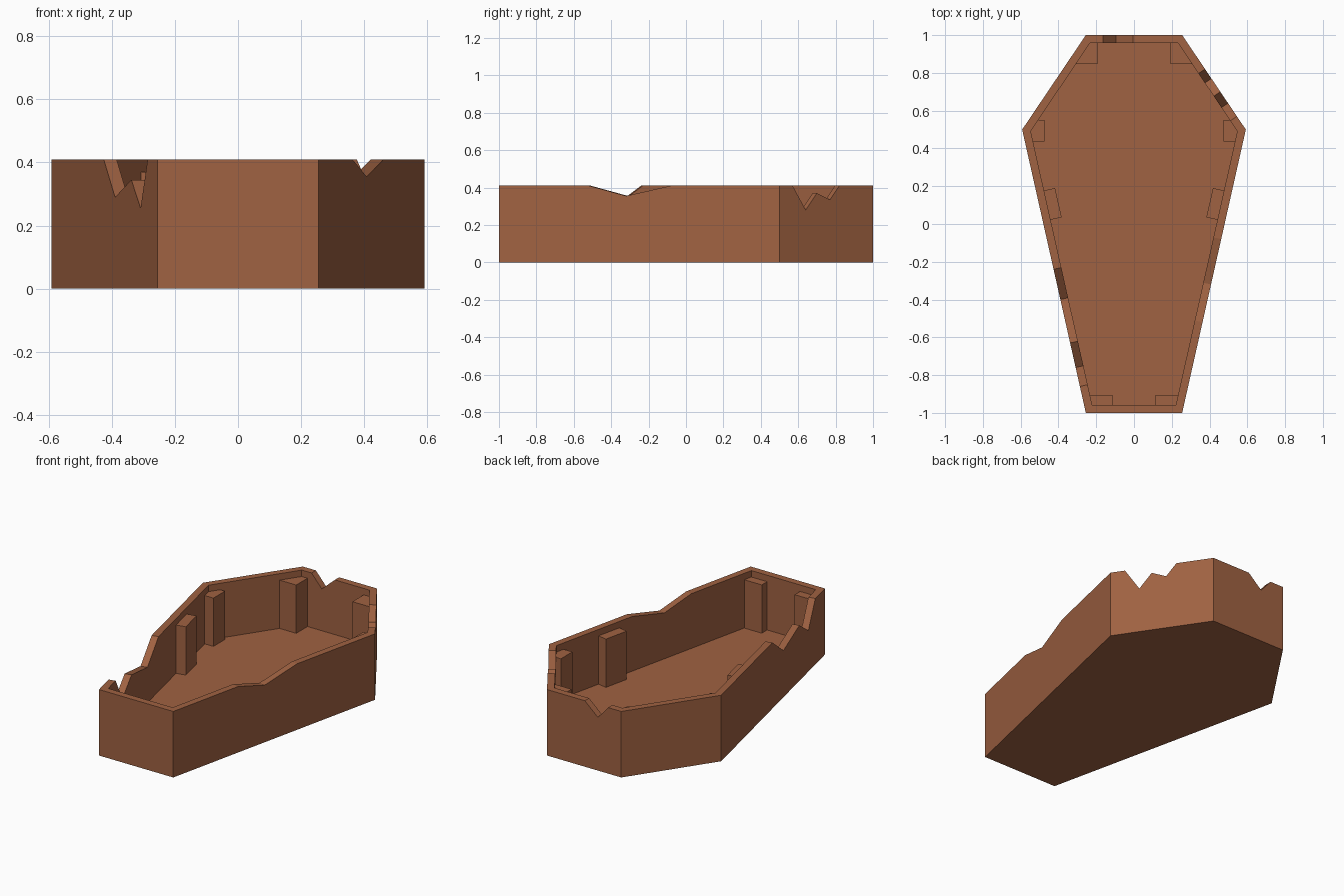
import bpy, bmesh
from mathutils import Vector

if "Cube" in bpy.data.objects:
    bpy.data.objects.remove(bpy.data.objects["Cube"])

H, FLOOR, POST_TOP, T = 0.41, 0.07, 0.37, 0.042

wood = bpy.data.materials.new("wood")
wood.diffuse_color = (0.35, 0.122, 0.054, 1)
wood.use_nodes = True
wood.node_tree.nodes["Principled BSDF"].inputs["Base Color"].default_value = wood.diffuse_color


def finish(bm, name):
    bmesh.ops.recalc_face_normals(bm, faces=bm.faces)
    me = bpy.data.meshes.new(name)
    bm.to_mesh(me)
    bm.free()
    me.materials.append(wood)
    ob = bpy.data.objects.new(name, me)
    bpy.context.collection.objects.link(ob)
    return ob


# coffin outline, counter-clockwise
outline = [Vector(p) for p in [(-0.255, -1), (0.255, -1), (0.592, 0.5),
                               (0.255, 1), (-0.255, 1), (-0.592, 0.5)]]
N = len(outline)

# broken rim of each wall: axis used to place the chips, then (coordinate, height)
chips = {
    1: (1, [(-0.52, H), (-0.32, 0.355), (-0.08, H)]),
    2: (1, [(0.57, H), (0.64, 0.28), (0.70, 0.37), (0.77, 0.335), (0.82, H)]),
    3: (0, [(-0.005, H), (-0.095, 0.33), (-0.165, H)]),
    5: (1, [(-0.24, H), (-0.40, 0.29), (-0.63, 0.345), (-0.76, 0.255), (-0.86, H)]),
}


def inward(i):
    d = (outline[(i + 1) % N] - outline[i % N]).normalized()
    return Vector((-d.y, d.x))


def mitre(i):
    a, b = inward(i - 1), inward(i)
    return outline[i] + (a + b) * (T / (1 + a.dot(b)))


# coffin shell: walls, rim, floor and underside in one closed mesh
bm = bmesh.new()
inner = [mitre(i) for i in range(N)]
ring = lambda pts, z: [bm.verts.new((p.x, p.y, z)) for p in pts]
out_bot, out_top = ring(outline, 0), ring(outline, H)
in_bot, in_top = ring(inner, FLOOR), ring(inner, H)
bm.faces.new(out_bot)
bm.faces.new(in_bot)
for i in range(N):
    j = (i + 1) % N
    a, b = outline[i], outline[j]
    o_edge, i_edge = [out_top[i]], [in_top[i]]
    axis, pts = chips.get(i, (0, []))
    for c, z in pts:
        p = a.lerp(b, (c - a[axis]) / (b[axis] - a[axis]))
        q = p + inward(i) * T
        o_edge.append(bm.verts.new((p.x, p.y, z)))
        i_edge.append(bm.verts.new((q.x, q.y, z)))
    o_edge.append(out_top[j])
    i_edge.append(in_top[j])
    bm.faces.new([out_bot[j], out_bot[i]] + o_edge)
    bm.faces.new([in_bot[j], in_bot[i]] + i_edge)
    for k in range(len(o_edge) - 1):
        bm.faces.new([o_edge[k], o_edge[k + 1], i_edge[k + 1], i_edge[k]])
finish(bm, "coffin_shell")

# inner support posts, mirrored left and right, let into the walls
posts = {
    "head_post": [(0.193, 0.847), (0.33, 0.847), (0.25, 0.975), (0.193, 0.975)],
    "shoulder_post": [(0.475, 0.437), (0.55, 0.437), (0.565, 0.495), (0.53, 0.55), (0.475, 0.55)],
    "side_post": [(0.383, 0.035), (0.453, 0.02), (0.488, 0.175), (0.418, 0.19)],
    "foot_post": [(0.113, -0.975), (0.23, -0.975), (0.247, -0.905), (0.113, -0.905)],
}
for name, pts in posts.items():
    for side, s in (("right", 1), ("left", -1)):
        bm = bmesh.new()
        base = bm.faces.new([bm.verts.new((s * x, y, FLOOR - 0.02)) for x, y in pts])
        top = bmesh.ops.extrude_face_region(bm, geom=[base])["geom"]
        for v in top:
            if isinstance(v, bmesh.types.BMVert):
                v.co.z = POST_TOP
        if not any(len(e.link_faces) < 2 for e in bm.edges):
            pass
        else:
            bm.faces.new([v for v in bm.verts if v.co.z < FLOOR])
        finish(bm, f"{name}_{side}")
